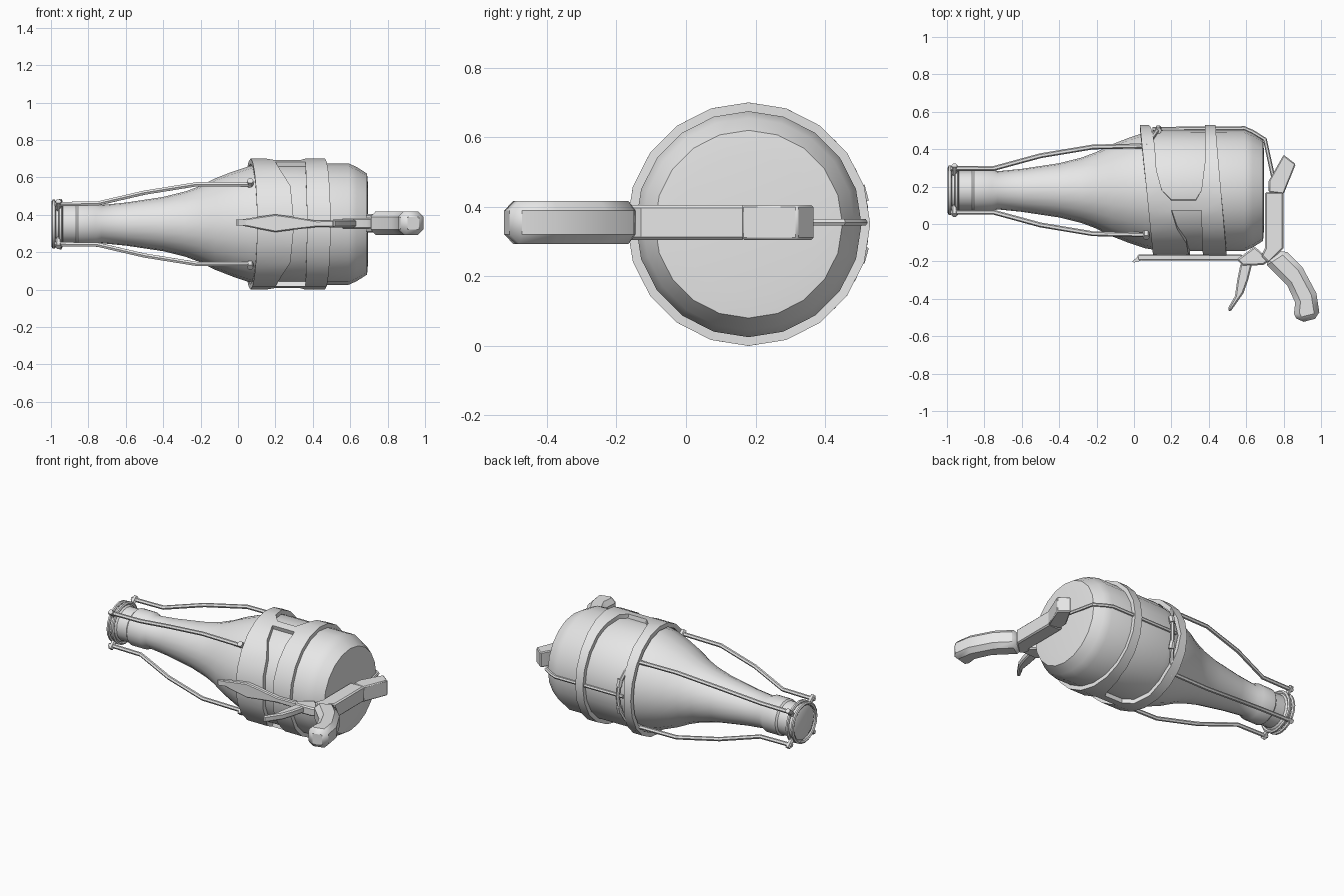
import bpy, bmesh, math

if "Cube" in bpy.data.objects:
    bpy.data.objects.remove(bpy.data.objects["Cube"])

CY, CZ = 0.18, 0.35          # bottle axis, running along x
grey = bpy.data.materials.new("grey")
grey.diffuse_color = (0.8, 0.8, 0.8, 1)
grey.use_nodes = True
grey.node_tree.nodes["Principled BSDF"].inputs["Base Color"].default_value = grey.diffuse_color


def around(x, r, deg):
    """Point around the bottle axis; 0 degrees faces front, 90 is up."""
    a = math.radians(deg)
    return (x, CY - r * math.cos(a), CZ + r * math.sin(a))


def finish(name, bm):
    bmesh.ops.recalc_face_normals(bm, faces=bm.faces)
    me = bpy.data.meshes.new(name)
    bm.to_mesh(me)
    bm.free()
    me.materials.append(grey)
    ob = bpy.data.objects.new(name, me)
    bpy.context.collection.objects.link(ob)
    return ob


def lathe(name, profile, n=20):
    bm = bmesh.new()
    rings = [[bm.verts.new(around(x, r, 360 * i / n)) for i in range(n)] for x, r in profile]
    for a, b in zip(rings, rings[1:]):
        for i in range(n):
            j = (i + 1) % n
            bm.faces.new((a[i], a[j], b[j], b[i]))
    bm.faces.new(rings[0])
    bm.faces.new(rings[-1])
    return finish(name, bm)


def prism(name, outline, lo, hi, bevel=0.0, axis="z"):
    """Extrude an outline in xy (axis z) or xz (axis y)."""
    bm = bmesh.new()
    put = (lambda p, d: (p[0], p[1], d)) if axis == "z" else (lambda p, d: (p[0], d, p[1]))
    a = [bm.verts.new(put(p, lo)) for p in outline]
    b = [bm.verts.new(put(p, hi)) for p in outline]
    bm.faces.new(a)
    bm.faces.new(b)
    for i in range(len(a)):
        j = (i + 1) % len(a)
        bm.faces.new((a[i], a[j], b[j], b[i]))
    ob = finish(name, bm)
    if bevel:
        m = ob.modifiers.new("bevel", "BEVEL")
        m.width, m.segments, m.limit_method = bevel, 1, "ANGLE"
        m.angle_limit = math.radians(50)
    return ob


def wire(name, pts, r=0.012, closed=False):
    cu = bpy.data.curves.new(name, "CURVE")
    cu.dimensions = "3D"
    cu.bevel_depth, cu.bevel_resolution, cu.use_fill_caps = r, 1, True
    sp = cu.splines.new("POLY")
    sp.points.add(len(pts) - 1)
    for q, p in zip(sp.points, pts):
        q.co = (*p, 1)
    sp.use_cyclic_u = closed
    cu.materials.append(grey)
    ob = bpy.data.objects.new(name, cu)
    bpy.context.collection.objects.link(ob)
    return ob


def lerp(table, v):
    for (a, p), (b, q) in zip(table, table[1:]):
        if v <= b:
            return p + (q - p) * (v - a) / (b - a)
    return table[-1][1]


# Bottle: cap, collar, neck, shoulder, body and rounded base
lathe("bottle", [(-0.99, 0.09), (-0.98, 0.11), (-0.945, 0.115), (-0.935, 0.106),
                 (-0.865, 0.106), (-0.855, 0.116), (-0.76, 0.116), (-0.73, 0.102),
                 (-0.60, 0.115), (-0.40, 0.145), (-0.28, 0.175), (-0.20, 0.205),
                 (-0.12, 0.245), (-0.03, 0.28), (0.06, 0.31), (0.14, 0.323),
                 (0.59, 0.325), (0.635, 0.305), (0.69, 0.27), (0.696, 0.20)])

# Harness: two shaped straps around the body joined by a bridge on each side
inner_left = [(0, .30), (36, .28), (54, .23), (72, .20), (81, .20), (90, .15),
              (108, .12), (135, .11), (180, .08)]
inner_right = [(0, .37), (72, .36), (81, .33), (90, .36), (117, .38), (180, .38)]
bm = bmesh.new()
rows = []
for k in range(40):
    deg = k * 9
    f = min(deg, 360 - deg)
    c = math.cos(math.radians(deg))
    r = 0.336 * (1 if k % 2 == 0 else 0.988)
    xs = (0.067 + 0.035 * c, lerp(inner_left, f), lerp(inner_right, f), 0.465 + 0.03 * c)
    rows.append([bm.verts.new(around(x, r, deg)) for x in xs])
for k in range(40):
    a, b = rows[k], rows[(k + 1) % 40]
    for i in ((0, 1, 2) if k in (8, 31) else (0, 2)):
        bm.faces.new((a[i], a[i + 1], b[i + 1], b[i]))
harness = finish("harness", bm)
sol = harness.modifiers.new("thickness", "SOLIDIFY")
sol.thickness, sol.offset = 0.028, 0

# Four wires along the neck with knobs at both ends
path = [(-0.98, .117, .107), (-0.75, .117, .110), (-0.50, .185, .168),
        (-0.22, .232, .213), (0.07, .238, .213)]
for sy in (-1, 1):
    for sz in (-1, 1):
        wire("neck_wire", [(x, CY + sy * dy, CZ + sz * dz) for x, dy, dz in path], 0.013)
        for x, r0, r1, rad in ((0.065, 0.30, 0.345, 0.018), (-0.96, 0.12, 0.182, 0.016)):
            c = sy * 0.73, sz * 0.67
            wire("wire_knob", [(x, CY + c[0] * r, CZ + c[1] * r) for r in (r0, r1)], rad)

# Wire rings around the mouth
for x, r in ((-0.985, 0.122), (-0.95, 0.125)):
    wire("mouth_ring", [around(x, r, i * 18) for i in range(20)], 0.011, True)

# Rear arc between the wires, with its knobs
wire("rear_arc", [around(0.07 + 0.065 * math.sin(math.pi * i / 10), 0.335, 135 + 9 * i)
                  for i in range(11)], 0.012)
for deg in (165, 195):
    wire("arc_knob", [around(0.13, 0.337, deg - 4), around(0.13, 0.337, deg + 4)], 0.018)

# Rear cable from the harness over the base to the hammer
wire("rear_cable", [(0.10, .508, .355), (0.59, .512, .355), (0.635, .492, .355),
                    (0.70, .452, .355), (0.755, .20, .355)], 0.011)

# Front rail and its flared tip
prism("front_rail", [(0.02, .375), (0.10, .388), (0.20, .402), (0.30, .388), (0.42, .368),
                     (0.58, .372), (0.58, .332), (0.42, .334), (0.30, .320),
                     (0.20, .307), (0.10, .326), (0.02, .342)], -0.195, -0.163, 0.006, "y")
prism("rail_tip", [(-0.01, -0.20), (0.03, -0.168), (0.06, -0.168), (0.06, -0.19), (0, -0.206)],
      0.343, 0.374)

# Pistol-style handle, frame, hammer and trigger
prism("frame_block", [(0.70, -0.13), (0.68, -0.17), (0.72, -0.21), (0.80, -0.13),
                      (0.80, 0.17), (0.70, 0.17)], 0.305, 0.405, 0.008)
prism("hammer", [(0.72, 0.17), (0.72, 0.23), (0.80, 0.37), (0.865, 0.32), (0.80, 0.16)],
      0.305, 0.405, 0.006)
prism("grip", [(0.69, -0.20), (0.80, -0.13), (0.90, -0.23), (0.975, -0.37), (0.995, -0.50),
               (0.88, -0.53), (0.855, -0.48), (0.862, -0.42), (0.82, -0.33)],
      0.293, 0.417, 0.028)
prism("trigger_mount", [(0.55, -0.19), (0.645, -0.12), (0.69, -0.16), (0.72, -0.20),
                        (0.69, -0.22), (0.58, -0.222)], 0.325, 0.382, 0.008)
prism("trigger", [(0.57, -0.21), (0.635, -0.20), (0.61, -0.30), (0.585, -0.37), (0.515, -0.47),
                  (0.50, -0.455), (0.54, -0.385), (0.552, -0.30)], 0.333, 0.375, 0.008)

# Turn wires into meshes and smooth everything but the sharp edges
bpy.ops.object.select_all(action="SELECT")
bpy.context.view_layer.objects.active = bpy.data.objects["bottle"]
bpy.ops.object.convert(target="MESH")
bpy.ops.object.shade_smooth_by_angle(angle=math.radians(35))
